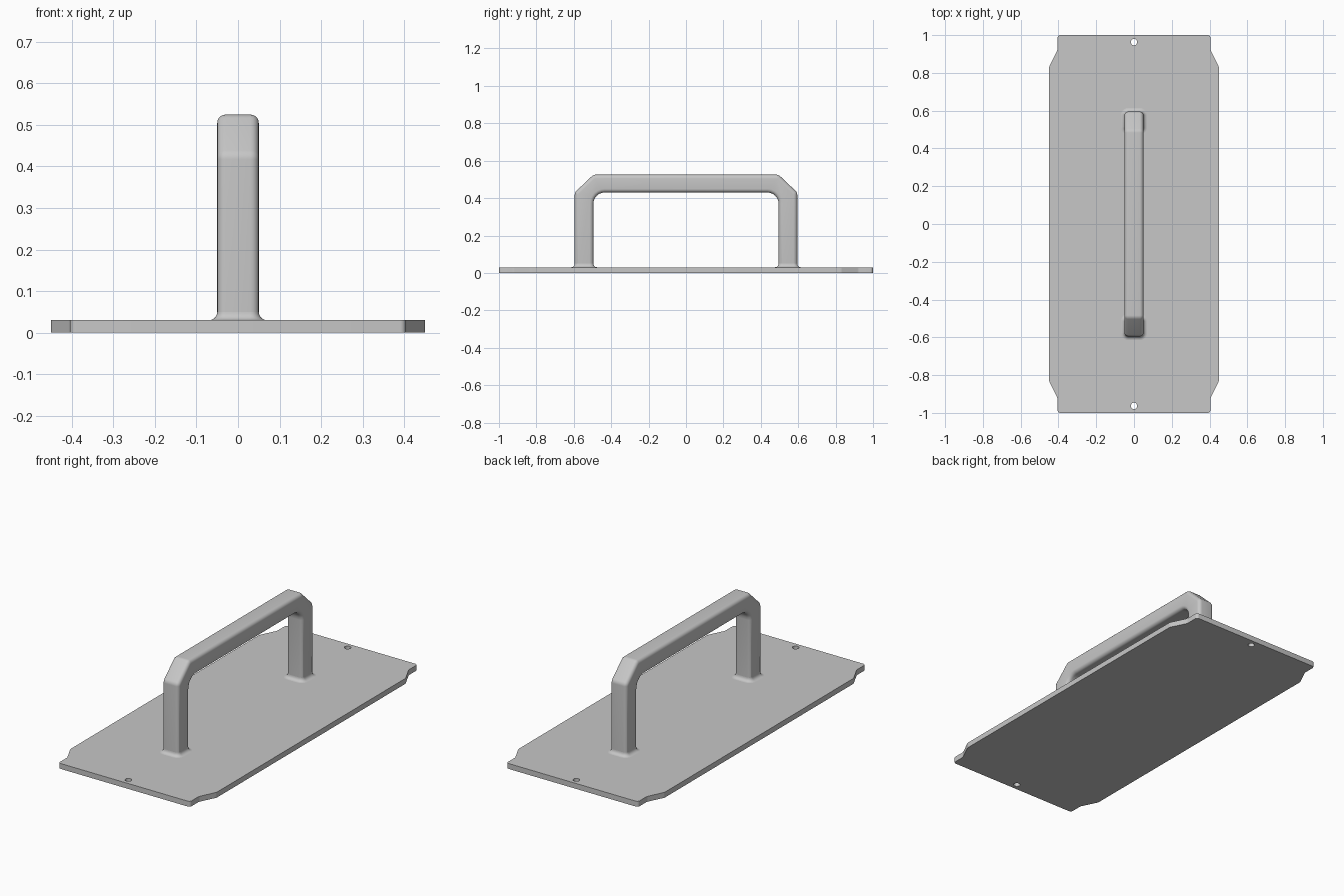
import bpy, bmesh
from math import pi, sin, cos
from mathutils import Vector

cube = bpy.data.objects.get("Cube")
if cube:
    bpy.data.objects.remove(cube)

THICK = 0.03    # plate thickness
HALF = 0.05     # half width of the grip bar
EDGE = 0.02     # edge rounding

metal = bpy.data.materials.new("satin grey")
metal.use_nodes = True
grey = (0.57, 0.57, 0.57, 1)
metal.diffuse_color = grey
metal.node_tree.nodes["Principled BSDF"].inputs["Base Color"].default_value = grey


def rounded(corners, steps=6):
    """Round each (a, b, radius) corner of a closed 2D outline."""
    out = []
    for i, (a, b, r) in enumerate(corners):
        p = Vector((a, b))
        if r == 0:
            out.append(p)
            continue
        u = (Vector(corners[i - 1][:2]) - p).normalized()
        v = (Vector(corners[(i + 1) % len(corners)][:2]) - p).normalized()
        half = u.angle(v) / 2
        centre = p + (u + v).normalized() * r / sin(half)
        reach = r * cos(half) / sin(half)
        start = (p + u * reach - centre).normalized()
        end = (p + v * reach - centre).normalized()
        sweep = start.angle(end)
        for k in range(steps + 1):
            t = k / steps
            spoke = start * sin((1 - t) * sweep) + end * sin(t * sweep)
            out.append(centre + spoke.normalized() * r)
    return out


def finish(name, bm):
    bmesh.ops.remove_doubles(bm, verts=bm.verts, dist=0.0001)
    bmesh.ops.recalc_face_normals(bm, faces=bm.faces)
    mesh = bpy.data.meshes.new(name)
    bm.to_mesh(mesh)
    bm.free()
    obj = bpy.data.objects.new(name, mesh)
    bpy.context.collection.objects.link(obj)
    mesh.materials.append(metal)
    bpy.ops.object.select_all(action='DESELECT')
    bpy.context.view_layer.objects.active = obj
    obj.select_set(True)
    bpy.ops.object.shade_smooth_by_angle(angle=pi / 6)


# Base plate: notched outline with a screw hole at each end
quarter = [(0.45, 0.83, 0.03), (0.405, 0.922, 0.03), (0.405, 1, 0.015)]
right_half = [(x, -y, r) for x, y, r in reversed(quarter)] + quarter
outline = rounded(right_half + [(-x, -y, r) for x, y, r in right_half])
loops = [outline]
for side in (-1, 1):
    loops.append([Vector((0.017 * cos(k * pi / 12), 0.963 * side + 0.017 * sin(k * pi / 12)))
                  for k in range(24)])

bm = bmesh.new()
edges = []
for loop in loops:
    verts = [bm.verts.new((p.x, p.y, 0)) for p in loop]
    edges += [bm.edges.new((verts[i - 1], verts[i])) for i in range(len(verts))]
bmesh.ops.triangle_fill(bm, edges=edges, use_beauty=True, use_dissolve=False)
ext = bmesh.ops.extrude_face_region(bm, geom=bm.faces[:], use_keep_orig=True)
bmesh.ops.translate(bm, vec=(0, 0, THICK),
                    verts=[g for g in ext["geom"] if isinstance(g, bmesh.types.BMVert)])
finish("base_plate", bm)

# Grip: arch profile in the side plane, extruded across and softened
outer = [(0.595, 0.005, 0), (0.595, 0.43, 0.03), (0.495, 0.525, 0.03)]
inner = [(0.495, 0.43, 0.06), (0.495, 0.005, 0)]
arch = rounded(outer + [(-y, z, r) for y, z, r in reversed(outer)]
               + [(-y, z, r) for y, z, r in reversed(inner)] + inner)
bm = bmesh.new()
face = bm.faces.new([bm.verts.new((-HALF, p.x, p.y)) for p in arch])
ext = bmesh.ops.extrude_face_region(bm, geom=[face], use_keep_orig=True)
bmesh.ops.translate(bm, vec=(2 * HALF, 0, 0),
                    verts=[g for g in ext["geom"] if isinstance(g, bmesh.types.BMVert)])
rims = [e for e in bm.edges if abs(e.verts[0].co.x - e.verts[1].co.x) < 0.001]
bmesh.ops.bevel(bm, geom=rims, offset=EDGE, segments=5, profile=0.5, affect='EDGES')
finish("grip", bm)

# Flared weld fillet around the foot of each leg
for side, name in ((-1, "front_foot_fillet"), (1, "back_foot_fillet")):
    bm = bmesh.new()
    rings = []
    for k in range(7):
        t = k / 6 * pi / 2
        grow = EDGE * (1 - sin(t))
        z = THICK + EDGE * (1 - cos(t))
        h = HALF + grow
        square = rounded([(h, -h, EDGE + grow), (h, h, EDGE + grow),
                          (-h, h, EDGE + grow), (-h, -h, EDGE + grow)])
        rings.append([bm.verts.new((p.x, p.y + 0.545 * side, z)) for p in square])
    for low, high in zip(rings, rings[1:]):
        for i in range(len(low)):
            bm.faces.new((low[i - 1], low[i], high[i], high[i - 1]))
    finish(name, bm)
